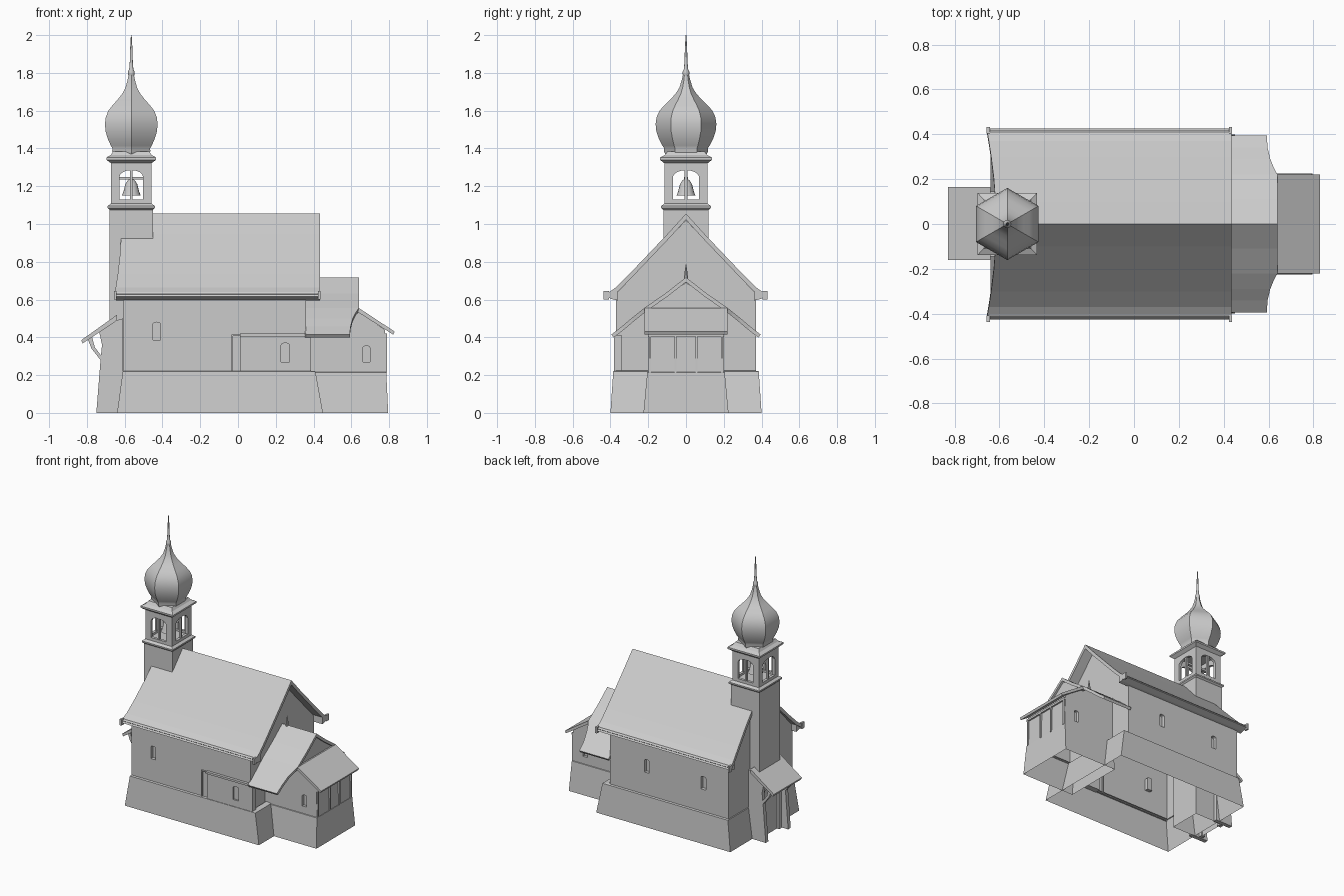
import bpy, bmesh, math
from mathutils import Vector

if "Cube" in bpy.data.objects:
    bpy.data.objects.remove(bpy.data.objects["Cube"])


def make(name, verts, faces):
    me = bpy.data.meshes.new(name)
    me.from_pydata(verts, [], faces)
    bm = bmesh.new()
    bm.from_mesh(me)
    bmesh.ops.recalc_face_normals(bm, faces=bm.faces)
    bm.to_mesh(me)
    bm.free()
    ob = bpy.data.objects.new(name, me)
    bpy.context.collection.objects.link(ob)
    return ob


def prism(name, pts, a, b, axis):
    # axis 'x': pts are (y, z); axis 'y': pts are (x, z)
    n = len(pts)
    put = (lambda p, t: (t, p[0], p[1])) if axis == 'x' else (lambda p, t: (p[0], t, p[1]))
    verts = [put(p, a) for p in pts] + [put(p, b) for p in pts]
    faces = [list(range(n)), list(range(n, 2 * n))]
    faces += [[i, (i + 1) % n, n + (i + 1) % n, n + i] for i in range(n)]
    return make(name, verts, faces)


def box(name, x0, x1, y0, y1, z0, z1):
    return prism(name, [(y0, z0), (y1, z0), (y1, z1), (y0, z1)], x0, x1, 'x')


def loft(name, rings, cap=False):
    # stacked rectangles (x0, x1, half_y, z)
    verts, faces = [], []
    for x0, x1, h, z in rings:
        verts += [(x0, -h, z), (x1, -h, z), (x1, h, z), (x0, h, z)]
    for k in range(len(rings) - 1):
        for i in range(4):
            j = (i + 1) % 4
            faces.append([4 * k + i, 4 * k + j, 4 * k + 4 + j, 4 * k + 4 + i])
    if cap:
        faces += [[0, 1, 2, 3], [len(verts) - 4 + i for i in range(4)]]
    return make(name, verts, faces)


def lathe(name, cx, cy, prof, sides):
    verts, faces = [], []
    for r, z in prof:
        for k in range(sides):
            a = math.pi / 2 + 2 * math.pi * k / sides
            verts.append((cx + r * math.cos(a), cy + r * math.sin(a), z))
    for j in range(len(prof) - 1):
        for k in range(sides):
            m = (k + 1) % sides
            faces.append([j * sides + k, j * sides + m, (j + 1) * sides + m, (j + 1) * sides + k])
    faces += [list(range(sides)), [len(verts) - sides + k for k in range(sides)]]
    ob = make(name, verts, faces)
    bpy.ops.object.select_all(action='DESELECT')
    bpy.context.view_layer.objects.active = ob
    ob.select_set(True)
    bpy.ops.object.shade_smooth_by_angle(angle=math.radians(38))
    return ob


def roof(name, half, xa, xb, thick):
    # half: (y, z) from ridge to eave; xa, xb give the end x at |y|
    line = [(-y, z) for y, z in reversed(half)] + half[1:]
    verts = []
    for y, z in line:
        verts += [(xa(abs(y)), y, z), (xb(abs(y)), y, z)]
    faces = [[2 * i, 2 * i + 1, 2 * i + 3, 2 * i + 2] for i in range(len(line) - 1)]
    ob = make(name, verts, faces)
    if ob.data.polygons[0].normal.z < 0:
        ob.data.flip_normals()
    m = ob.modifiers.new("thickness", 'SOLIDIFY')
    m.thickness, m.offset, m.use_even_offset = thick, -1, True
    return ob


def cut(ob, cutters):
    for c in cutters:
        m = ob.modifiers.new("cut", 'BOOLEAN')
        m.operation, m.solver, m.object = 'DIFFERENCE', 'EXACT', c
    dg = bpy.context.evaluated_depsgraph_get()
    dg.update()
    me = bpy.data.meshes.new_from_object(ob.evaluated_get(dg))
    ob.modifiers.clear()
    ob.data = me
    for c in cutters:
        bpy.data.objects.remove(c)


def open_bottom(ob):
    bm = bmesh.new()
    bm.from_mesh(ob.data)
    low = min(v.co.z for v in bm.verts)
    bad = [f for f in bm.faces if all(v.co.z < low + 1e-4 for v in f.verts)]
    bmesh.ops.delete(bm, geom=bad, context='FACES')
    bm.to_mesh(ob.data)
    bm.free()


def arch(w, z0, z1, c):
    s = z1 - w * 0.55
    top = [(c + w * math.cos(a), s + (z1 - s) * math.sin(a))
           for a in [math.pi * i / 8 for i in range(9)]]
    return [(c + w, z0)] + top + [(c - w, z0)]


# Battered plinths, open underneath
loft("nave_plinth", [(-.64, .45, .40, 0), (-.61, .41, .385, .22), (-.60, .37, .36, .225)])
loft("apse_plinth", [(.36, .795, .225, 0), (.36, .785, .205, .215), (.36, .775, .19, .22)])

# Nave walls with window recesses
nave = prism("nave_walls", [(-.37, .215), (.37, .215), (.37, .63), (0, 1.02), (-.37, .63)], -.605, .36, 'x')
cuts = []
for x, s in [(-.43, -1), (-.40, 1), (.06, 1)]:
    y = s * .37
    cuts.append(prism("window_cutter", arch(.02, .385, .48, x), y - .025, y + .025, 'y'))
cut(nave, cuts)
open_bottom(nave)

# South wall panel with window, and door frame beside it
panel = box("south_wall_panel", .02, .385, -.382, -.34, .215, .41)
cut(panel, [prism("window_cutter", arch(.022, .27, .37, .25), -.4, -.36, 'y')])
box("panel_cornice", .01, .36, -.39, -.36, .405, .42)
for x in (-.035, .012):
    box("south_door_post", x, x + .008, -.38, -.36, .22, .415)
box("south_door_lintel", -.035, .02, -.38, -.36, .408, .415)

# Main roof with flared eaves and swept west verge
roof("nave_roof", [(0, 1.055), (.1, .945), (.2, .84), (.3, .735), (.37, .665), (.42, .63)],
     lambda y: -.618 - .038 * max(0, (y - .1) / .32) ** 1.5, lambda y: .435, .022)
for s in (-1, 1):
    prism("eave_cornice", [(s * .36, .595), (s * .385, .60), (s * .425, .615), (s * .41, .64), (s * .36, .65)],
          -.645, .435, 'x')
    for x in (-.65, .43):
        box("eave_end_block", x - .007, x + .007, s * .42 - .016, s * .42 + .012, .60, .645)

# Choir and apse walls
open_bottom(prism("choir_walls", [(-.2, .215), (.2, .215), (.2, .55), (0, .69), (-.2, .55)], .355, .625, 'x'))
apse = prism("apse_walls", [(.40, .215), (.783, .215), (.777, .44), (.64, .535), (.60, .535), (.40, .43)],
             -.2, .2, 'y')
cut(apse, [prism("window_cutter", arch(.018, .27, .355, .68), s * .2 - .02, s * .2 + .02, 'y') for s in (-1, 1)])
open_bottom(apse)
for y in (-.19, -.055, .055, .19):
    box("apse_pilaster", .775, .789, y - .006, y + .006, .215, .42)
box("apse_cornice", .775, .79, -.2, .2, .405, .42)

# Choir roof with curved-in east corners, lean-to apse roof
roof("choir_roof", [(0, .718), (.11, .632), (.22, .556), (.25, .532), (.29, .50), (.34, .457), (.395, .415)],
     lambda y: .355, lambda y: .64 if y <= .221 else .592 + .048 * ((.395 - y) / .175) ** 2.2, .02)
prism("apse_roof", [(.62, .55), (.64, .555), (.83, .43), (.822, .414), (.64, .53), (.62, .53)], -.22, .22, 'y')
lathe("gable_finial", .40, 0, [(.012, .70), (.008, .74), (.002, .785)], 8)

# Tower shaft, ledge, open belfry
TX = -.565
open_bottom(box("tower_shaft", TX - .115, TX + .115, -.12, .12, 0, 1.085))
loft("tower_ledge", [(TX - .115, TX + .115, .12, 1.075), (TX - .125, TX + .125, .132, 1.085),
                     (TX - .125, TX + .125, .132, 1.095), (TX - .108, TX + .108, .115, 1.108)], True)
belfry = box("belfry", TX - .108, TX + .108, -.115, .115, 1.10, 1.335)
cut(belfry, [box("core_cutter", TX - .088, TX + .088, -.095, .095, 1.115, 1.32),
             prism("arch_cutter", arch(.062, 1.13, 1.285, TX), -.3, .3, 'y'),
             prism("arch_cutter", arch(.07, 1.13, 1.285, 0), TX - .3, TX + .3, 'x')])
for s in (-1, 1):
    box("belfry_mullion", TX - .007, TX + .007, s * .105 - .007, s * .105 + .007, 1.125, 1.29)
    box("belfry_mullion", TX + s * .098 - .007, TX + s * .098 + .007, -.007, .007, 1.125, 1.29)
lathe("bell", TX, 0, [(.05, 1.15), (.042, 1.17), (.032, 1.21), (.02, 1.23), (.006, 1.24), (.006, 1.33)], 16)
box("bell_beam", TX - .09, TX + .09, -.01, .01, 1.235, 1.25)
loft("tower_cornice", [(TX - .108, TX + .108, .115, 1.322), (TX - .132, TX + .132, .138, 1.34),
                       (TX - .132, TX + .132, .138, 1.352), (TX - .108, TX + .108, .112, 1.365),
                       (TX - .095, TX + .095, .098, 1.385)], True)

# Six-sided onion dome, then round spire
lathe("onion_dome", TX, 0, [(.11, 1.37), (.117, 1.385), (.115, 1.40), (.125, 1.415), (.143, 1.45), (.157, 1.49),
                            (.161, 1.53), (.156, 1.565), (.14, 1.60), (.113, 1.63), (.082, 1.66), (.055, 1.69),
                            (.036, 1.72), (.023, 1.76), (.014, 1.80)], 6)
lathe("spire", TX, 0, [(.014, 1.78), (.018, 1.795), (.018, 1.805), (.011, 1.82), (.008, 1.86),
                       (.006, 1.93), (.002, 2.0)], 12)

# West porch: side walls, brackets, lean-to roof, door
for s in (-1, 1):
    y0, y1 = sorted((s * .115, s * .145))
    prism("porch_side_wall", [(-.75, 0), (-.61, 0), (-.61, .5), (-.66, .485), (-.735, .43), (-.72, .36), (-.727, .29)],
          y0, y1, 'y')
    prism("porch_bracket", [(-.795, .39), (-.775, .34), (-.728, .28), (-.722, .30), (-.758, .347), (-.772, .40)],
          y0, y1, 'y')
    box("door_post", -.70, -.67, s * .095 - .012, s * .095 + .012, 0, .36)
box("door_lintel", -.70, -.67, -.107, .107, .345, .37)
prism("porch_roof", [(-.64, .52), (-.83, .385), (-.822, .368), (-.64, .49)], -.16, .165, 'y')
